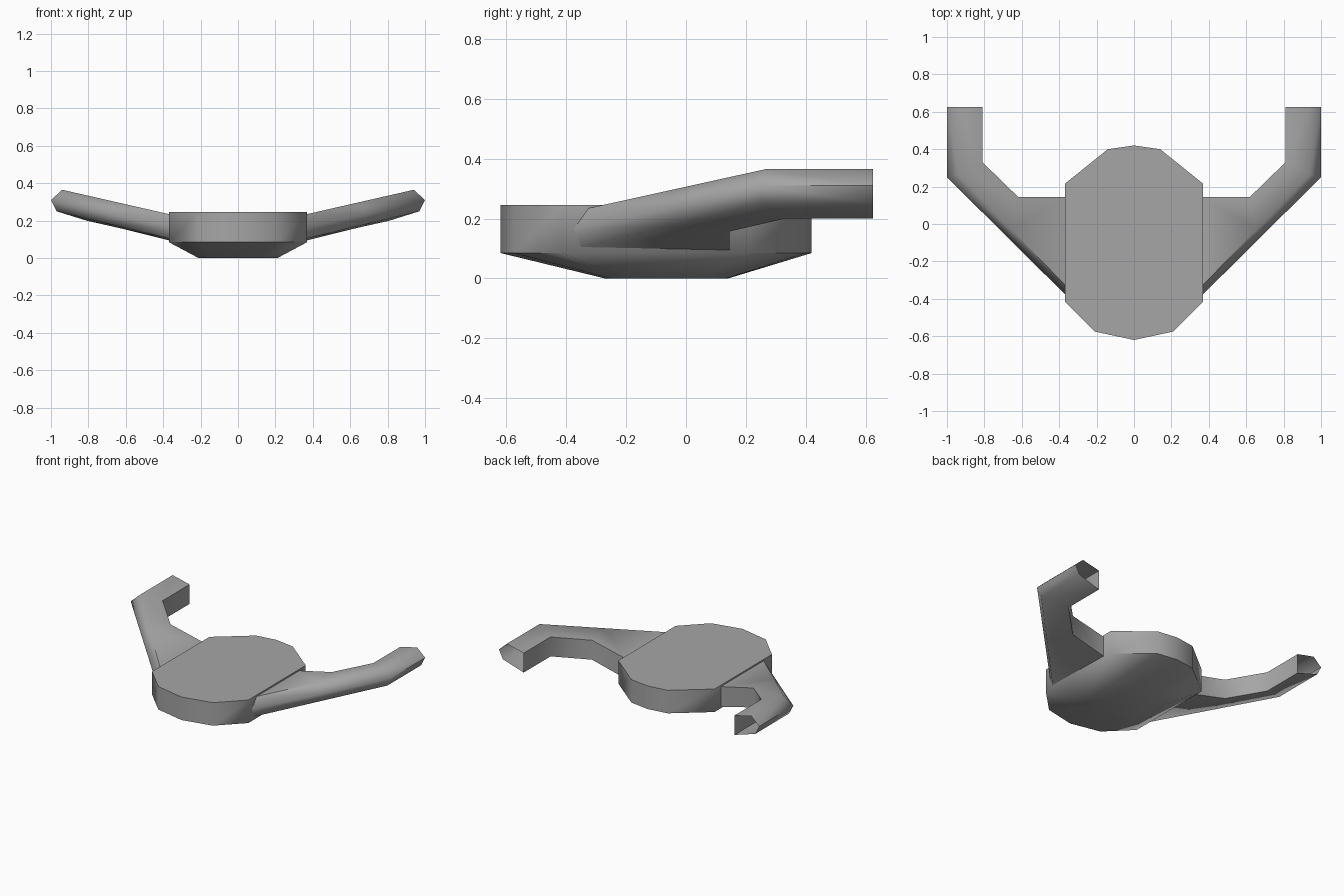
import bpy, bmesh, math

default = bpy.data.objects.get("Cube")
if default:
    bpy.data.objects.remove(default, do_unlink=True)

# One plain grey for everything
grey = bpy.data.materials.new("mid_grey")
grey.use_nodes = True
colour = (0.38, 0.38, 0.38, 1)
grey.diffuse_color = colour
grey.node_tree.nodes["Principled BSDF"].inputs["Base Color"].default_value = colour


def loft(name, rings, angle, cap_start=False, cap_end=False):
    """Skin closed rings of points into one smooth-shaded object."""
    bm = bmesh.new()
    loops = [[bm.verts.new(p) for p in ring] for ring in rings]
    for a, b in zip(loops, loops[1:]):
        for i in range(len(a)):
            j = (i + 1) % len(a)
            bm.faces.new((a[i], a[j], b[j], b[i]))
    if cap_start:
        bm.faces.new(loops[0][::-1])
    if cap_end:
        bm.faces.new(loops[-1])
    bmesh.ops.recalc_face_normals(bm, faces=bm.faces)
    mesh = bpy.data.meshes.new(name)
    bm.to_mesh(mesh)
    bm.free()
    mesh.materials.append(grey)
    obj = bpy.data.objects.new(name, mesh)
    bpy.context.collection.objects.link(obj)
    bpy.ops.object.select_all(action='DESELECT')
    obj.select_set(True)
    bpy.context.view_layer.objects.active = obj
    bpy.ops.object.shade_smooth_by_angle(angle=math.radians(angle))
    return obj


# Body: faceted slab with a tapered underside
half = [(0, -0.62), (0.21, -0.575), (0.37, -0.415), (0.37, 0.215), (0.14, 0.40), (0, 0.42)]
outline = half + [(-x, y) for x, y in half[-2:0:-1]]
base = [(x * 0.57, -0.065 + (y + 0.1) * 0.395, 0) for x, y in outline]
rim = [(x, y, 0.085) for x, y in outline]
top = [(x, y, 0.245) for x, y in outline]
loft("body", [base, rim, top], 70, True, True)

# Arms: five-sided tubes that widen into the body, bend back and end open.
# Ring order: top, outer, bottom, inner bottom, inner top
root = [(0.37, -0.325, 0.235), (0.37, -0.375, 0.165), (0.37, -0.35, 0.105),
        (0.37, 0.145, 0.095), (0.37, 0.145, 0.235)]
bend = [(0.94, 0.265, 0.365), (1.0, 0.25, 0.31), (0.97, 0.255, 0.25),
        (0.81, 0.33, 0.2), (0.81, 0.33, 0.335)]
tip = [(x, 0.625, z) for x, y, z in bend]
mid = [tuple(a + (b - a) * 0.5 for a, b in zip(p, q)) for p, q in zip(root, bend)]
mid[3:] = [(0.62, 0.145, 0.157), (0.62, 0.145, 0.292)]
for side, sign in (("left", 1), ("right", -1)):
    rings = [[(sign * x, y, z) for x, y, z in ring] for ring in (root, mid, bend, tip)]
    loft(side + "_arm", rings, 65)
